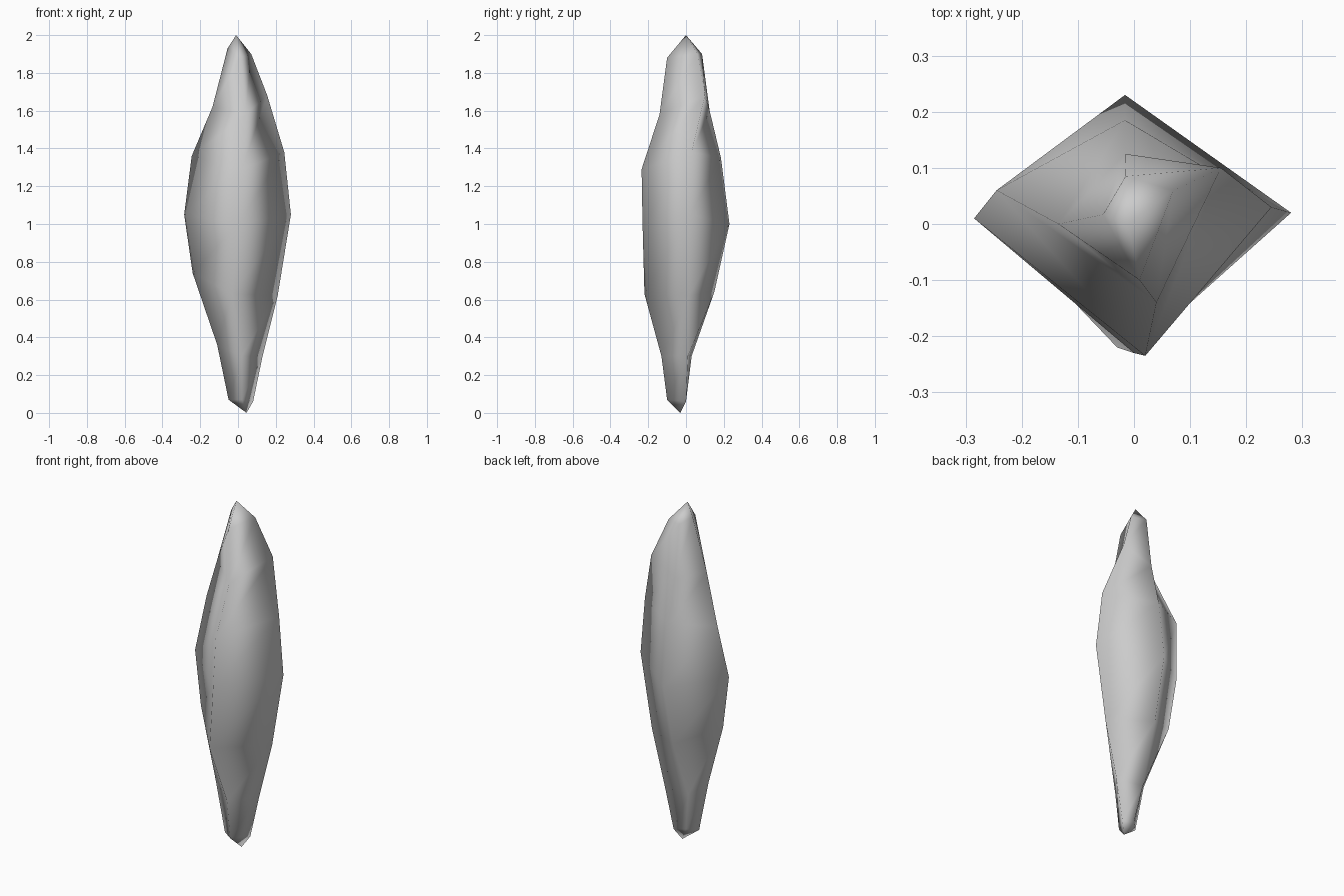
import bpy
import bmesh

# Remove the default object
default_cube = bpy.data.objects.get("Cube")
if default_cube:
    bpy.data.objects.remove(default_cube, do_unlink=True)


def make_material(name, colour):
    """Create a plain single-colour material."""
    material = bpy.data.materials.new(name)
    material.use_nodes = True
    material.diffuse_color = colour
    shader = material.node_tree.nodes["Principled BSDF"]
    shader.inputs["Base Color"].default_value = colour
    return material


def bridge_rings(mesh, lower, upper):
    """Skin two neighbouring four-cornered rings with quads."""
    for index in range(len(lower)):
        following = (index + 1) % len(lower)
        mesh.faces.new((lower[index], lower[following], upper[following], upper[index]))


def cap_ring(mesh, ring, tip):
    """Close a ring to a pointed tip."""
    for index in range(len(ring)):
        mesh.faces.new((ring[index], ring[(index + 1) % len(ring)], tip))


# Four irregular ridges of the shard, each listed from bottom to top
front_ridge = [(.02, -.1, .07), (.02, -.13, .3), (-.03, -.22, .63), (0, -.23, 1),
               (.02, -.235, 1.29), (.04, -.14, 1.58), (.01, -.1, 1.88)]
left_ridge = [(.08, 0, .06), (.13, .01, .3), (.21, .015, .62), (.28, .02, 1.05),
              (.245, .03, 1.38), (.155, .1, 1.68), (.07, .06, 1.9)]
back_ridge = [(0, 0, .08), (-.035, .03, .3), (-.02, .15, .64), (-.016, .23, 1),
              (-.016, .185, 1.35), (-.016, .125, 1.6), (-.015, .085, 1.9)]
right_ridge = [(-.05, -.05, .07), (-.11, -.05, .36), (-.24, 0, .74), (-.285, .01, 1.05),
               (-.245, .06, 1.36), (-.135, 0, 1.62), (-.055, .017, 1.93)]

# Rock shard: stacked rings through the ridges, closed by two points
shard_mesh = bmesh.new()
rings = [[shard_mesh.verts.new(corner) for corner in corners]
         for corners in zip(front_ridge, left_ridge, back_ridge, right_ridge)]
for lower_ring, upper_ring in zip(rings, rings[1:]):
    bridge_rings(shard_mesh, lower_ring, upper_ring)
cap_ring(shard_mesh, rings[-1], shard_mesh.verts.new((-.01, 0, 2)))
cap_ring(shard_mesh, rings[0], shard_mesh.verts.new((.045, -.03, 0)))
bmesh.ops.recalc_face_normals(shard_mesh, faces=shard_mesh.faces)
for face in shard_mesh.faces:
    face.smooth = True

mesh_data = bpy.data.meshes.new("rock_shard")
shard_mesh.to_mesh(mesh_data)
shard_mesh.free()
mesh_data.materials.append(make_material("stone_grey", (.6, .6, .6, 1)))
rock_shard = bpy.data.objects.new("rock_shard", mesh_data)
bpy.context.collection.objects.link(rock_shard)
